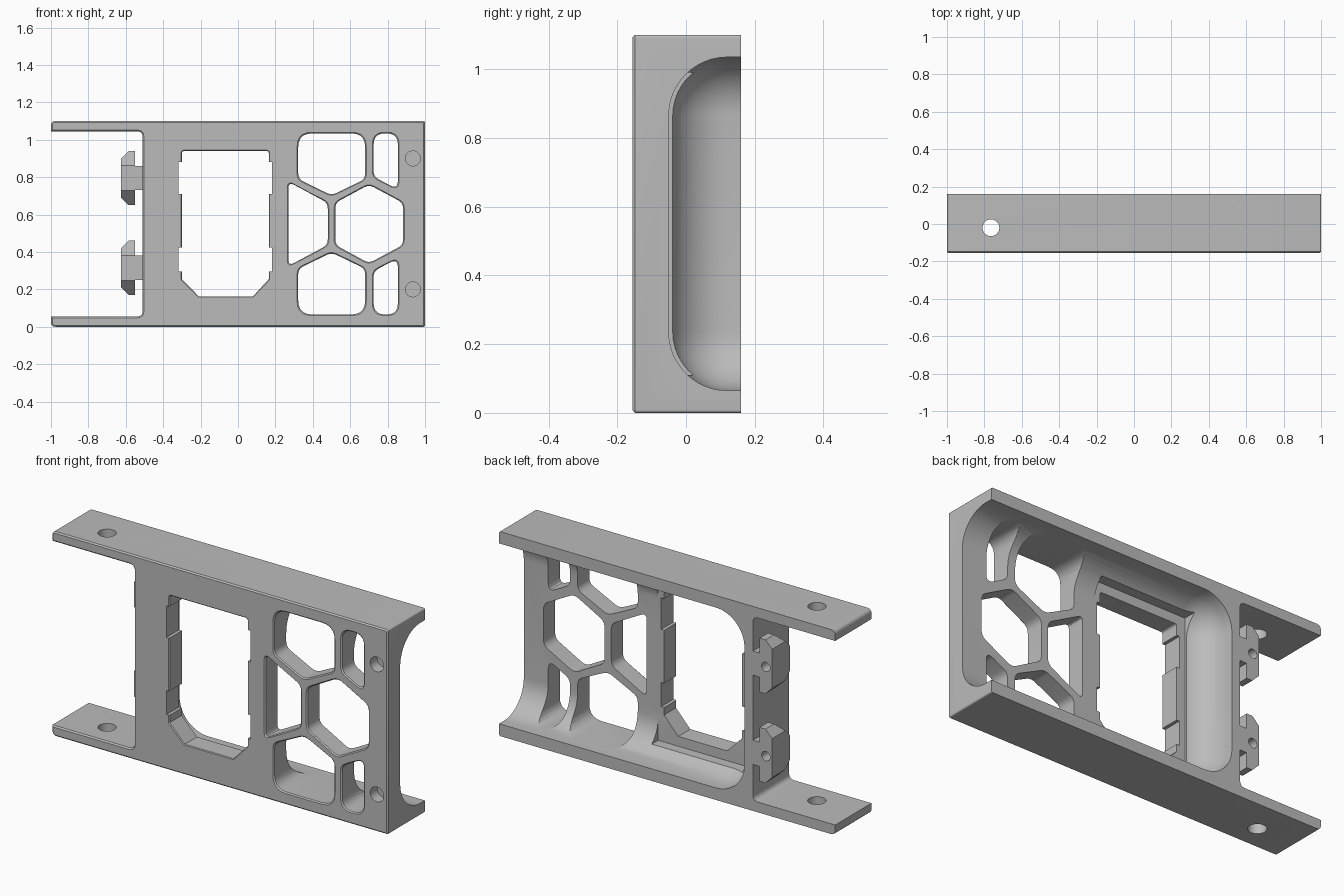
import bpy, bmesh, math
from mathutils import Vector, Matrix

FRONT, BACK, MID = -0.155, 0.16, 0.55

if "Cube" in bpy.data.objects:
    bpy.data.objects.remove(bpy.data.objects["Cube"])

grey = bpy.data.materials.new("plain grey")
grey.use_nodes = True
grey.diffuse_color = (0.5, 0.5, 0.5, 1)
grey.node_tree.nodes["Principled BSDF"].inputs["Base Color"].default_value = (0.5, 0.5, 0.5, 1)


def finish(bm, name):
    bmesh.ops.recalc_face_normals(bm, faces=bm.faces[:])
    mesh = bpy.data.meshes.new(name)
    bm.to_mesh(mesh)
    bm.free()
    mesh.materials.append(grey)
    obj = bpy.data.objects.new(name, mesh)
    bpy.context.scene.collection.objects.link(obj)
    return obj


def rounded(points, radius):
    """Outline with rounded corners; a third value overrides the radius."""
    out = []
    for i, p in enumerate(points):
        r = p[2] if len(p) > 2 else radius
        c = Vector(p[:2])
        if r == 0:
            out.append(c)
            continue
        a = c + (Vector(points[i - 1][:2]) - c).normalized() * r
        b = c + (Vector(points[(i + 1) % len(points)][:2]) - c).normalized() * r
        for k in range(6):
            t = k / 5
            out.append(a * (1 - t) ** 2 + c * 2 * t * (1 - t) + b * t * t)
    return out


def prism(name, outline, y0, y1, flare=0):
    """Extrude an x-z outline along y, optionally flared at the front face."""
    xs, zs = [p.x for p in outline], [p.y for p in outline]
    mid = Vector(((min(xs) + max(xs)) / 2, (min(zs) + max(zs)) / 2))
    size = Vector((max(xs) - min(xs), max(zs) - min(zs)))
    steps = [(y0, 0), (y1, 0)]
    if flare:
        steps = [(FRONT - flare, 2 * flare), (FRONT + flare, 0), (y1, 0)]
    bm = bmesh.new()
    rings = []
    for y, grow in steps:
        ring = []
        for p in outline:
            d = p - mid
            ring.append(bm.verts.new((mid.x + d.x * (1 + 2 * grow / size.x), y,
                                      mid.y + d.y * (1 + 2 * grow / size.y))))
        rings.append(ring)
    bm.faces.new(rings[0])
    bm.faces.new(rings[-1])
    n = len(outline)
    for lo, hi in zip(rings, rings[1:]):
        for i in range(n):
            bm.faces.new((lo[i], lo[(i + 1) % n], hi[(i + 1) % n], hi[i]))
    return finish(bm, name)


def box(name, lo, hi):
    lo, hi = Vector(lo), Vector(hi)
    bm = bmesh.new()
    bmesh.ops.create_cube(bm, size=1, matrix=Matrix.Translation((lo + hi) / 2)
                          @ Matrix.Diagonal((*(hi - lo), 1)))
    return finish(bm, name)


def circle(x, z, r):
    return [Vector((x + r * math.cos(math.tau * i / 32), z + r * math.sin(math.tau * i / 32)))
            for i in range(32)]


def cut(target, cutter):
    cutter.hide_render = True
    mod = target.modifiers.new("cut", 'BOOLEAN')
    mod.operation, mod.solver, mod.object = 'DIFFERENCE', 'EXACT', cutter
    bpy.ops.object.select_all(action='DESELECT')
    bpy.context.view_layer.objects.active = target
    target.select_set(True)
    bpy.ops.object.modifier_apply(modifier=mod.name)
    bpy.data.objects.remove(cutter)


def smooth(obj):
    bpy.ops.object.select_all(action='DESELECT')
    bpy.context.view_layer.objects.active = obj
    obj.select_set(True)
    bpy.ops.object.shade_smooth_by_angle(angle=math.radians(28))


def flip(points):
    return [(p[0], 2 * MID - p[1]) + tuple(p[2:]) for p in points]


# Main block with two long arms
lower = [(-0.51, 0.055, 0.03), (-1, 0.055, 0), (-1, 0, 0.025), (1, 0, 0.01)]
body = prism("frame_body", rounded(lower + flip(lower)[::-1], 0), FRONT, BACK)
bm = bmesh.new()
bm.from_mesh(body.data)
rim = [e for e in bm.edges if all(abs(v.co.y - FRONT) < 1e-5 for v in e.verts)]
bmesh.ops.bevel(bm, geom=rim, offset=0.007, segments=1, affect='EDGES')
bm.to_mesh(body.data)
bm.free()

# Rear channel with filleted floor and closed end
channel = box("channel_cutter", (-0.46, -0.05, 0.065), (1.5, 0.6, 1.035))
bm = bmesh.new()
bm.from_mesh(channel.data)
inner = [e for e in bm.edges
         if all(v.co.x < 1 for v in e.verts) or all(v.co.y < 0 for v in e.verts)]
inner = [e for e in inner if not all(v.co.x > 1 for v in e.verts)
         and not all(v.co.y > 0.3 for v in e.verts)]
bmesh.ops.bevel(bm, geom=inner, offset=0.17, segments=12, profile=0.5, affect='EDGES')
bm.to_mesh(channel.data)
bm.free()
cut(body, channel)

# Flat clearance around the window
cut(body, box("clearance_cutter", (-0.35, -0.049, 0.11), (0.2, 0.4, 0.99)))

# Window with chamfered lower corners and side notches
window = [(-0.3, 0.94), (0.165, 0.94), (0.165, 0.255, 0), (0.08, 0.163, 0),
          (-0.21, 0.163, 0), (-0.3, 0.255, 0)]
cut(body, prism("window_cutter", rounded(window, 0.015), -0.3, 0.4, 0.004))
for z0, z1 in ((0.295, 0.425), (0.71, 0.88)):
    cut(body, box("notch_cutter", (-0.317, -0.3, z0), (0.183, 0.4, z1)))

# Honeycomb openings
large = [(0.322, 0.79), (0.5, 0.703), (0.68, 0.79), (0.68, 1.034, 0.075), (0.322, 1.034, 0.075)]
small = [(0.725, 0.803), (0.855, 0.733, 0.05), (0.855, 1.034, 0.06), (0.725, 1.034, 0.06)]
half = [(0.27, 0.775, 0.035), (0.48, 0.662), (0.48, 0.438), (0.27, 0.325, 0.035)]
whole = [(0.7, 0.76), (0.883, 0.662), (0.883, 0.438), (0.7, 0.34), (0.52, 0.438), (0.52, 0.662)]
for shape in (large, small, flip(large), flip(small), half, whole):
    cut(body, prism("opening_cutter", rounded(shape, 0.03), -0.3, 0.4, 0.006))

# Blind front holes and arm holes
for z in (0.2, 0.9):
    cut(body, prism("front_hole_cutter", circle(0.935, z, 0.04), -0.3, -0.095))
bm = bmesh.new()
bmesh.ops.create_cone(bm, cap_ends=True, segments=32, radius1=0.045, radius2=0.045, depth=3,
                      matrix=Matrix.Translation((-0.765, -0.02, 0.5)))
cut(body, finish(bm, "arm_hole_cutter"))
smooth(body)

# T-shaped clips on the end wall
for label, z in (("lower", 0.315), ("upper", 0.795)):
    top = [(-0.505, 0.065), (-0.55, 0.065), (-0.55, 0.145), (-0.585, 0.145), (-0.625, 0.105)]
    tee = top + [(x, -h) for x, h in reversed(top)]
    clip = prism(label + "_clip", [Vector((x, z + h)) for x, h in tee], 0.01, BACK)
    bm = bmesh.new()
    bm.from_mesh(clip.data)
    for s in (-1, 1):
        bmesh.ops.bisect_plane(bm, geom=bm.verts[:] + bm.edges[:] + bm.faces[:],
                               plane_co=(0, 0.01, z + s * 0.067), plane_no=(0, -1, s),
                               clear_outer=True)
        bmesh.ops.holes_fill(bm, edges=[e for e in bm.edges if e.is_boundary])
    bmesh.ops.recalc_face_normals(bm, faces=bm.faces[:])
    bm.to_mesh(clip.data)
    bm.free()
    cut(clip, prism("clip_hole_cutter", circle(-0.587, z, 0.025), 0.06, 0.3))
    smooth(clip)
